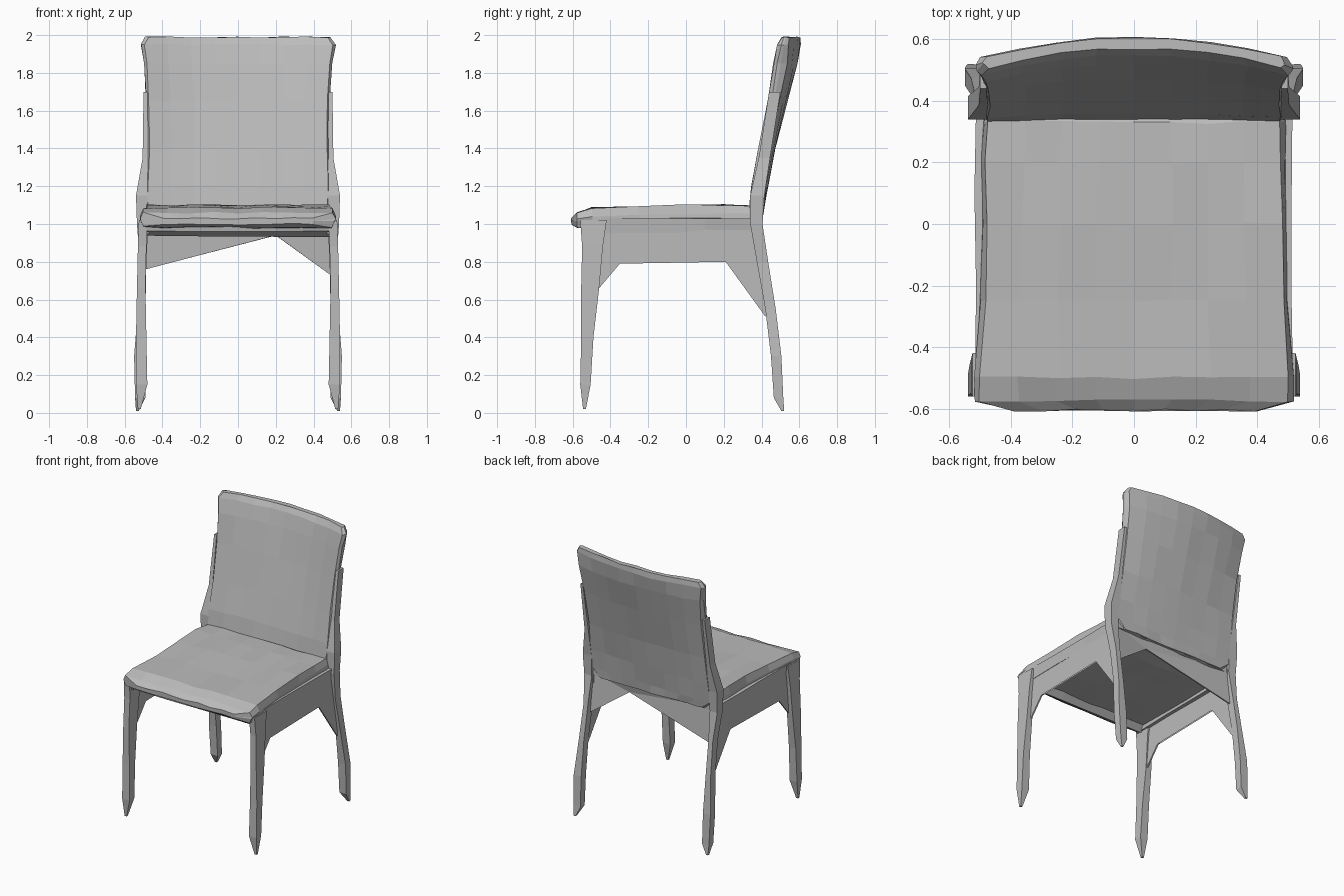
import bpy, bmesh, math, random
from mathutils import Vector

random.seed(4)
if "Cube" in bpy.data.objects:
    bpy.data.objects.remove(bpy.data.objects["Cube"])

grey = bpy.data.materials.new("warm_grey")
grey.use_nodes = True
GREY = (0.5, 0.5, 0.5, 1)
grey.diffuse_color = GREY
grey.node_tree.nodes["Principled BSDF"].inputs["Base Color"].default_value = GREY


def finish(name, bm, jitter=0.0):
    """Turn a bmesh into a named, flat shaded object."""
    for v in bm.verts:
        v.co += Vector([random.uniform(-jitter, jitter) for _ in range(3)])
    bmesh.ops.recalc_face_normals(bm, faces=bm.faces)
    mesh = bpy.data.meshes.new(name)
    bm.to_mesh(mesh)
    bm.free()
    mesh.materials.append(grey)
    obj = bpy.data.objects.new(name, mesh)
    bpy.context.collection.objects.link(obj)
    return obj


def loft(name, rings, jitter=0.0):
    """Skin closed rings of equal length and cap both ends."""
    bm = bmesh.new()
    rows = [[bm.verts.new(p) for p in ring] for ring in rings]
    n = len(rows[0])
    for a, b in zip(rows, rows[1:]):
        for i in range(n):
            j = (i + 1) % n
            bm.faces.new((a[i], a[j], b[j], b[i]))
    for row in (rows[0], rows[-1]):
        bm.faces.new(row)
    return finish(name, bm, jitter)


def cushion_section(half, low, high, steps=8, edge=0.25):
    """Flat padded section as (across, through) pairs with softened ends."""
    mid, r = (low + high) / 2, (high - low) / 2
    across = [half * (2 * i / steps - 1) for i in range(steps + 1)]
    inner = [(x * (1 - 0.03), r) for x in across]
    upper = [(x, mid + t) for x, t in inner]
    lower = [(x, mid - t) for x, t in reversed(inner)]
    return upper + [(half, mid + r * edge), (half, mid - r * edge)] + lower + \
        [(-half, mid - r * edge), (-half, mid + r * edge)]


def plate(name, points, thickness=0.01):
    """Thin sheet from an outline, thickened both ways."""
    bm = bmesh.new()
    bm.faces.new([bm.verts.new(p) for p in points])
    bmesh.ops.triangulate(bm, faces=bm.faces)
    obj = finish(name, bm)
    mod = obj.modifiers.new("thickness", 'SOLIDIFY')
    mod.thickness = thickness
    mod.offset = 0
    return obj


# Seat cushion: y, half width, underside, top
seat = [(-0.605, 0.40, 1.0, 1.03), (-0.575, 0.515, 0.985, 1.06), (-0.5, 0.515, 0.975, 1.085),
        (-0.25, 0.5, 0.97, 1.09), (0.0, 0.495, 0.97, 1.1), (0.2, 0.495, 0.97, 1.1),
        (0.33, 0.49, 0.98, 1.095), (0.39, 0.48, 1.0, 1.06)]
loft("seat", [[(x, y, z) for x, z in cushion_section(h, lo, hi)]
              for y, h, lo, hi in seat], 0.005)

# Backrest: z, half width, front, rear, sideways bow
back = [(1.0, 0.42, 0.36, 0.4, 0), (1.06, 0.49, 0.335, 0.41, 0.03), (1.2, 0.49, 0.36, 0.435, 0.06),
        (1.4, 0.485, 0.41, 0.475, 0.11), (1.65, 0.485, 0.47, 0.535, 0.18),
        (1.85, 0.5, 0.52, 0.59, 0.24), (1.95, 0.515, 0.55, 0.61, 0.27), (1.99, 0.49, 0.57, 0.605, 0.27)]
loft("backrest", [[(x, y - bow * x * x, z) for x, y in cushion_section(h, lo, hi)]
                  for z, h, lo, hi, bow in back], 0.004)


def strut(name, side, sections):
    """Tapered bar; each section is z, inner x, outer x, front y, rear y."""
    loft(name, [[(side * a, f, z), (side * b, f, z), (side * b, r, z), (side * a, r, z)]
                for z, a, b, f, r in sections])


front_leg = [(0.02, 0.515, 0.53, -0.545, -0.53), (0.15, 0.48, 0.54, -0.56, -0.505),
             (0.4, 0.485, 0.54, -0.555, -0.49), (0.66, 0.49, 0.535, -0.555, -0.46),
             (0.88, 0.485, 0.53, -0.55, -0.44), (1.02, 0.48, 0.525, -0.56, -0.42)]
# Rear legs carry on upward as the backrest posts
rear_leg = [(0.01, 0.525, 0.54, 0.505, 0.52), (0.08, 0.49, 0.545, 0.465, 0.515),
            (0.3, 0.49, 0.55, 0.45, 0.505), (0.55, 0.49, 0.53, 0.42, 0.475),
            (0.8, 0.485, 0.52, 0.375, 0.435), (1.0, 0.475, 0.535, 0.34, 0.405),
            (1.15, 0.47, 0.54, 0.34, 0.415), (1.35, 0.475, 0.505, 0.385, 0.445),
            (1.7, 0.48, 0.5, 0.44, 0.5)]
# Arched lower edge of the side sheets, front to rear
arch = [(-0.49, 0.5), (-0.46, 0.66), (-0.35, 0.79), (-0.18, 0.89), (-0.02, 0.95),
        (0.21, 0.8), (0.42, 0.51), (0.45, 0.55), (0.4, 1.0), (-0.54, 1.0)]

for side, label in ((1, "left"), (-1, "right")):
    strut(label + "_front_leg", side, front_leg)
    strut(label + "_rear_leg", side, rear_leg)
    plate(label + "_side_sheet", [(side * 0.5, y, z) for y, z in arch])
    # Rail along the seat edge
    loft(label + "_seat_rail", [[(side * x, y, z) for x, z in
                                 ((0.47, 0.95), (0.505, 0.95), (0.515, 1.03), (0.47, 1.03))]
                                for y in (-0.54, -0.2, 0.1, 0.39)], 0.004)

# Rear sheet: two wedges meeting high, off centre
plate("rear_sheet", [(-0.49, 0.4, 0.76), (0.2, 0.36, 0.94), (0.49, 0.4, 0.73),
                     (0.49, 0.38, 1.02), (-0.49, 0.38, 1.02)])

# Front rail under the seat lip
loft("front_rail", [[(x, y, z) for y, z in
                     ((-0.55, 0.96), (-0.5, 0.935), (-0.46, 0.98), (-0.56, 1.0))]
                    for x in (-0.5, -0.2, 0.2, 0.5)], 0.005)
